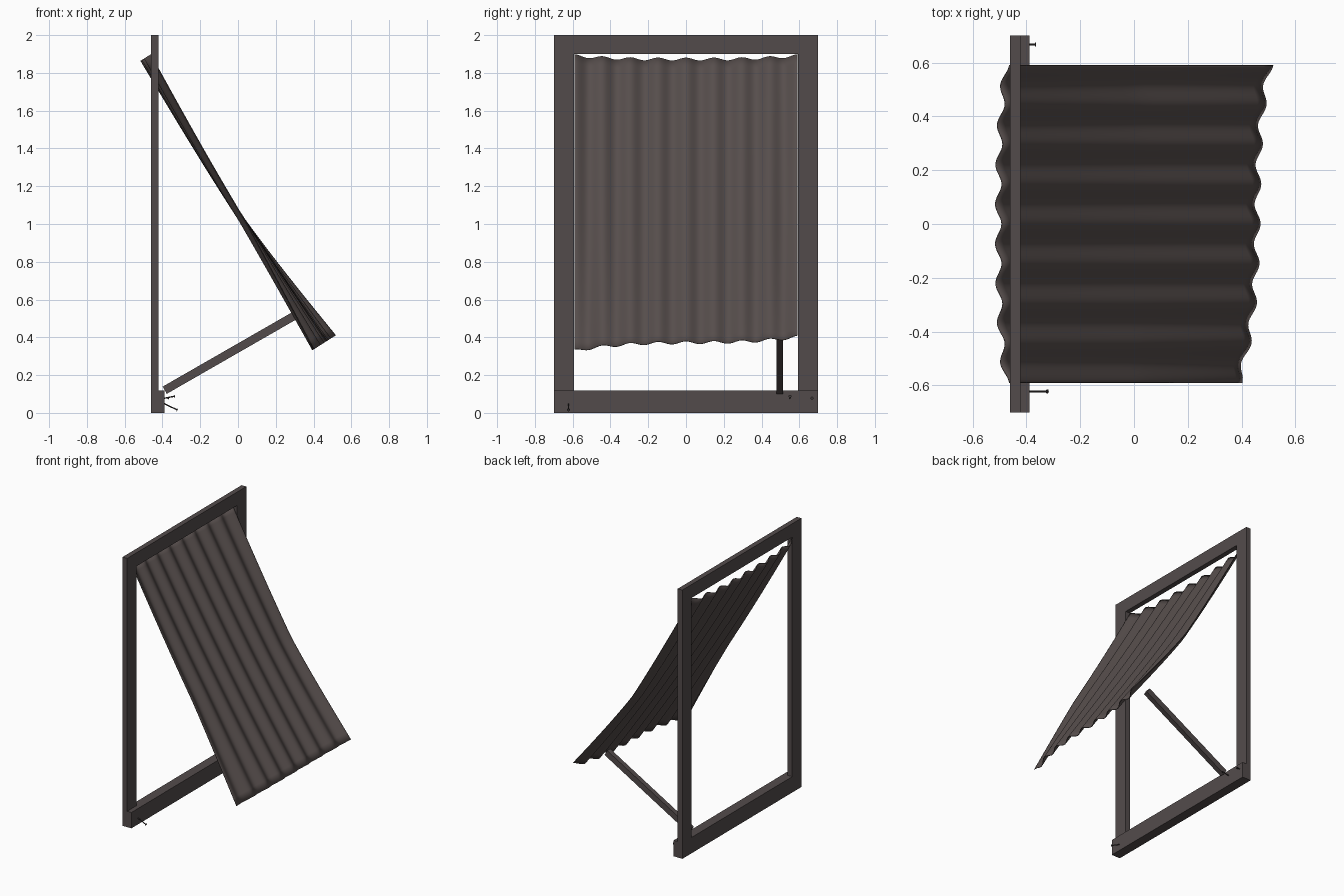
import bpy, bmesh, math
from mathutils import Vector, Matrix

cube = bpy.data.objects.get("Cube")
if cube:
    bpy.data.objects.remove(cube, do_unlink=True)


def material(name, colour):
    m = bpy.data.materials.new(name)
    m.use_nodes = True
    m.diffuse_color = (*colour, 1)
    m.node_tree.nodes["Principled BSDF"].inputs["Base Color"].default_value = (*colour, 1)
    return m


wood = material("dark brown wood", (0.086, 0.071, 0.071))
metal = material("brown sheet", (0.093, 0.075, 0.072))
iron = material("dark iron", (0.045, 0.038, 0.038))


def add_object(name, bm, mat):
    bmesh.ops.recalc_face_normals(bm, faces=bm.faces)
    mesh = bpy.data.meshes.new(name)
    bm.to_mesh(mesh)
    bm.free()
    mesh.materials.append(mat)
    obj = bpy.data.objects.new(name, mesh)
    bpy.context.collection.objects.link(obj)
    return obj


def box(name, low, high):
    low, high = Vector(low), Vector(high)
    bm = bmesh.new()
    bmesh.ops.create_cube(bm, size=1)
    bmesh.ops.scale(bm, vec=high - low, verts=bm.verts)
    bmesh.ops.translate(bm, vec=(low + high) / 2, verts=bm.verts)
    return add_object(name, bm, wood)


def along(start, end):
    """Matrix that puts local z on the line from start to end."""
    axis = end - start
    return Matrix.Translation((start + end) / 2) @ axis.to_track_quat("Z", "Y").to_matrix().to_4x4()


# Upright frame
BACK, FACE = -0.46, -0.422
box("right_post", (BACK, -0.7, 0.115), (FACE, -0.592, 2))
box("left_post", (BACK, 0.592, 0.115), (FACE, 0.7, 2))
box("top_rail", (BACK, -0.592, 1.9), (FACE, 0.592, 2))
box("bottom_beam", (BACK, -0.7, 0), (-0.388, 0.7, 0.118))

# Slanted prop
foot, head = Vector((-0.388, 0.496, 0.12)), Vector((0.3, 0.496, 0.515))
bm = bmesh.new()
bmesh.ops.create_cube(bm, size=1)
bmesh.ops.scale(bm, vec=(0.036, 0.044, (head - foot).length), verts=bm.verts)
turn = Matrix.Rotation(math.atan2(head.x - foot.x, head.z - foot.z), 4, "Y")
bmesh.ops.rotate(bm, cent=(0, 0, 0), matrix=Matrix.Rotation(math.pi / 2, 3, "Z"), verts=bm.verts)
bmesh.ops.transform(bm, matrix=Matrix.Translation((foot + head) / 2) @ turn, verts=bm.verts)
add_object("prop", bm, wood)

# Corrugated sheet, bowed at the top and twisted at the bottom
HALF, WAVES, ROWS, COLS = 0.59, 8, 32, 128
BEND = 0.55
top, bottom = Vector((-0.503, 0, 1.872)), Vector((0.457, 0, 0.372))
slope = (bottom - top).normalized()
normal = Vector((-slope.z, 0, slope.x))


def lift(u, t):
    d = 0.014 * math.cos(math.pi * WAVES * t) - 0.018 * math.sin(math.pi * u)
    if u < BEND:
        return d + 0.034 * abs(t) ** 3 * (1 - u / BEND)
    s = ((u - BEND) / (1 - BEND)) ** 1.2
    return d + s * (0.012 * t - 0.012 * t ** 2 + 0.057 * t ** 3)


bm = bmesh.new()
grid = []
for i in range(ROWS + 1):
    u = i / ROWS
    row = []
    for j in range(COLS + 1):
        t = 2 * j / COLS - 1
        p = top.lerp(bottom, u) + normal * lift(u, t)
        row.append(bm.verts.new((p.x, HALF * t, p.z)))
    grid.append(row)
for a, b in zip(grid, grid[1:]):
    for j in range(COLS):
        bm.faces.new((a[j], b[j], b[j + 1], a[j + 1]))
sheet = add_object("corrugated_sheet", bm, metal)
solid = sheet.modifiers.new("thickness", "SOLIDIFY")
solid.thickness = 0.004
solid.offset = 0
for poly in sheet.data.polygons:
    poly.use_smooth = True


# Loose nails in the bottom beam
def nail(name, start, end):
    start, end = Vector(start), Vector(end)
    bm = bmesh.new()
    length = (end - start).length
    for radius, depth, z in ((0.0035, length, 0), (0.008, 0.004, length / 2)):
        bmesh.ops.create_cone(bm, cap_ends=True, segments=10, radius1=radius, radius2=radius,
                              depth=depth, matrix=along(start, end) @ Matrix.Translation((0, 0, z)))
    add_object(name, bm, iron)


nail("right_nail", (-0.41, -0.622, 0.058), (-0.322, -0.622, 0.016))
nail("inner_left_nail", (-0.41, 0.55, 0.074), (-0.336, 0.55, 0.088))
nail("outer_left_nail", (-0.41, 0.667, 0.08), (-0.366, 0.667, 0.078))
